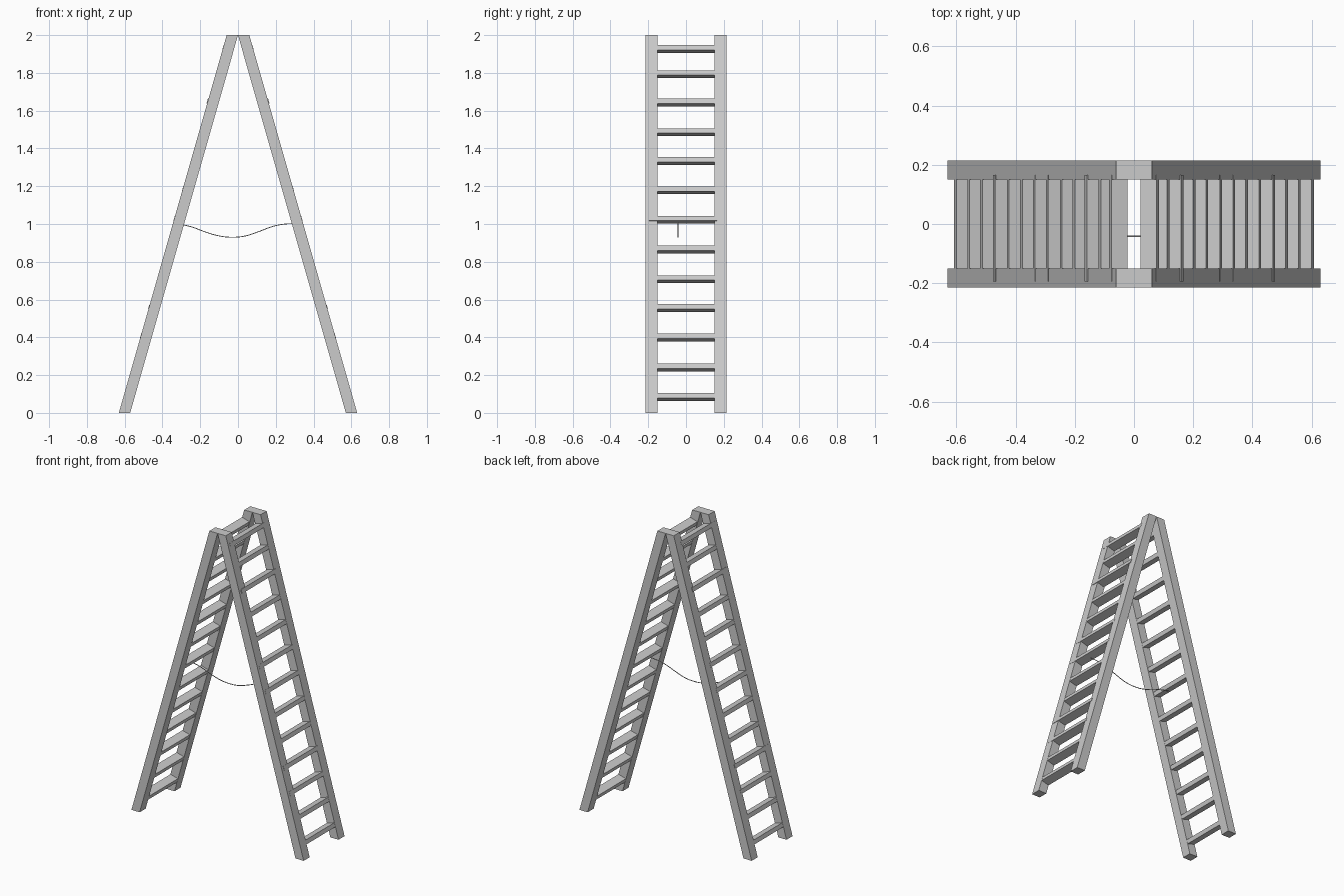
import bpy, math
from mathutils import Vector

if "Cube" in bpy.data.objects:
    bpy.data.objects.remove(bpy.data.objects["Cube"])

H = 2.0
BASE, TOP, W = 0.631, 0.06, 0.06      # outer edge of a leg at floor and top, leg width in x
SLOPE = (BASE - TOP) / H
ANG = math.atan(SLOPE)


def mesh_object(name, verts, faces):
    me = bpy.data.meshes.new(name)
    me.from_pydata(verts, [], faces)
    ob = bpy.data.objects.new(name, me)
    bpy.context.collection.objects.link(ob)
    return ob


def prism(name, profile, y0, y1):
    """Extrude a four-point xz profile (clockwise seen from the back) along y."""
    verts = [(x, y, z) for y in (y0, y1) for x, z in profile]
    faces = [(0, 1, 2, 3), (7, 6, 5, 4)] + [
        (i, i + 4, (i + 1) % 4 + 4, (i + 1) % 4) for i in range(4)]
    return mesh_object(name, verts, faces)


# Rung centre heights, and those that stand slightly proud of the outer face
RUNG_Z = [0.084, 0.241, 0.398, 0.554, 0.708, 0.865, 1.022,
          1.178, 1.334, 1.486, 1.642, 1.793, 1.926]
PROUD = {2: 0.002, 3: 0.003, 6: 0.002, 7: 0.002, 10: 0.004, 12: 0.002}
DEPTH, THICK = 0.056, 0.027

for side, s in (("right", 1), ("left", -1)):
    # side rails, sheared so both ends are horizontal
    rail = [(s * (BASE - W), 0), (s * BASE, 0), (s * TOP, H), (s * (TOP - W), H)]
    across = Vector((s * math.cos(ANG), math.sin(ANG)))
    along = Vector((-s * math.sin(ANG), math.cos(ANG)))
    if s < 0:
        rail.reverse()
    prism(f"{side}_front_rail", rail, -0.214, -0.151)
    prism(f"{side}_back_rail", rail, 0.151, 0.214)

    # rungs, square to the rails and let into them
    for i, z in enumerate(RUNG_Z):
        c = Vector((s * (BASE - W / 2 - SLOPE * z), z)) + across * PROUD.get(i, 0)
        a, t = across * DEPTH / 2, along * THICK / 2
        p = [c - a - t, c + a - t, c + a + t, c - a + t]
        if s < 0:
            p.reverse()
        prism(f"{side}_rung_{i + 1}", [tuple(v) for v in p], -0.195, 0.165)

# slack spreader cord between the two frames
cord = bpy.data.curves.new("spreader_cord", "CURVE")
cord.dimensions = "3D"
cord.bevel_depth = 0.0025
cord.bevel_resolution = 1
cord.resolution_u = 6
cord.use_fill_caps = True
path = [(-0.31, 1.0), (-0.24, 0.983), (-0.17, 0.957), (-0.10, 0.937), (-0.03, 0.93),
        (0.04, 0.937), (0.11, 0.96), (0.18, 0.986), (0.25, 1.0), (0.31, 1.002)]
sp = cord.splines.new("BEZIER")
sp.bezier_points.add(len(path) - 1)
for bp, (x, z) in zip(sp.bezier_points, path):
    bp.co = (x, -0.042, z)
    bp.handle_left_type = bp.handle_right_type = "AUTO"
bpy.context.collection.objects.link(bpy.data.objects.new("spreader_cord", cord))
